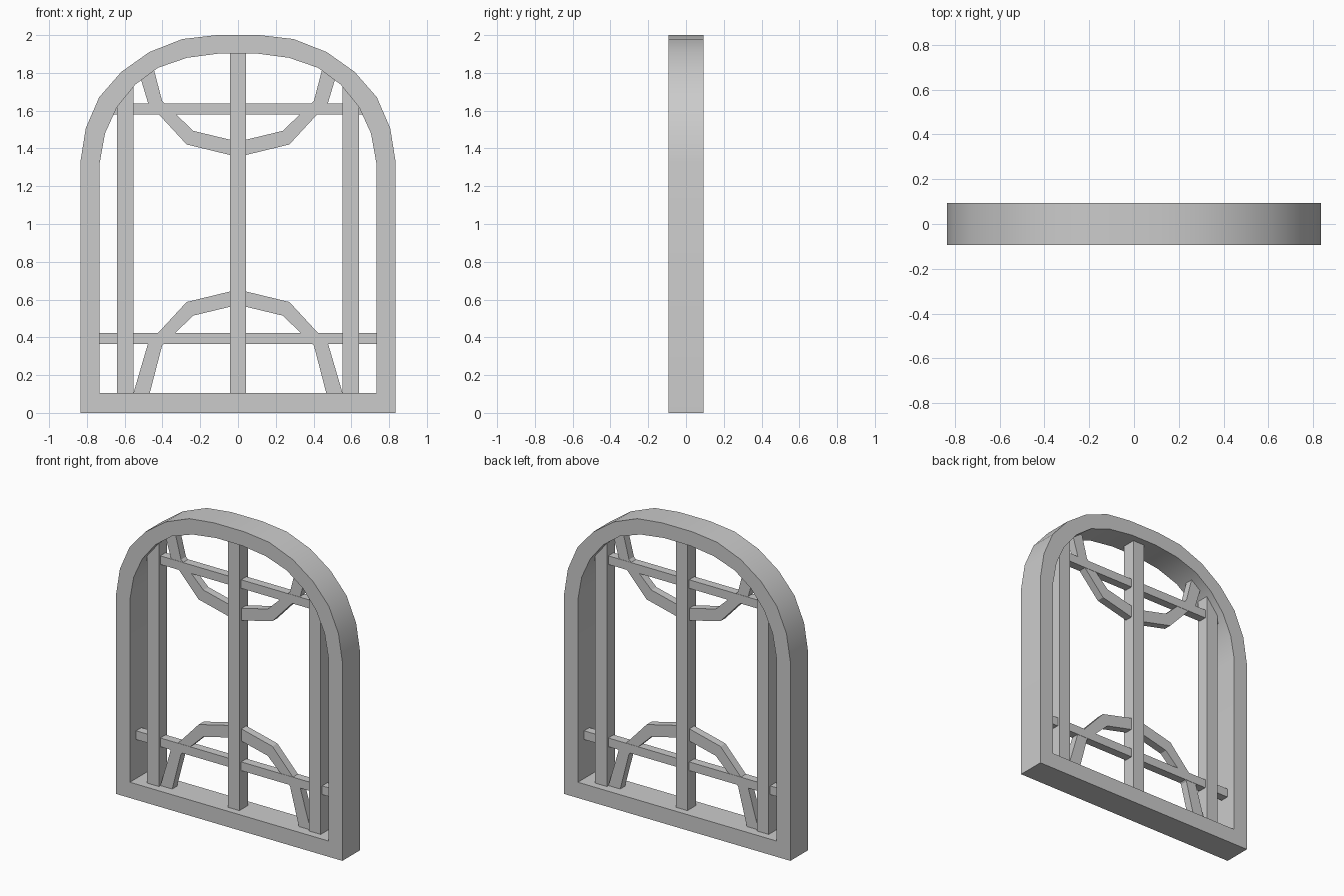
import bpy, bmesh

cube = bpy.data.objects.get("Cube")
if cube:
    bpy.data.objects.remove(cube, do_unlink=True)

grey = bpy.data.materials.new("plain_grey")
grey.use_nodes = True
colour = (0.6, 0.6, 0.6, 1)
grey.diffuse_color = colour
grey.node_tree.nodes["Principled BSDF"].inputs["Base Color"].default_value = colour


def band(name, outer, inner, depth, closed=False):
    """Extrude the strip between two x-z outlines to +-depth in y."""
    bm = bmesh.new()
    a, b = [[bm.verts.new((x, -depth, z)) for x, z in line] for line in (outer, inner)]
    count = len(a)
    for i in range(count if closed else count - 1):
        j = (i + 1) % count
        bm.faces.new((a[i], a[j], b[j], b[i]))
    grown = bmesh.ops.extrude_face_region(bm, geom=bm.faces[:])["geom"]
    verts = [v for v in grown if isinstance(v, bmesh.types.BMVert)]
    bmesh.ops.translate(bm, verts=verts, vec=(0, 2 * depth, 0))
    bmesh.ops.recalc_face_normals(bm, faces=bm.faces[:])
    mesh = bpy.data.meshes.new(name)
    bm.to_mesh(mesh)
    bm.free()
    mesh.materials.append(grey)
    obj = bpy.data.objects.new(name, mesh)
    bpy.context.collection.objects.link(obj)
    return obj


def bar(name, x0, x1, z0, z1, depth):
    return band(name, [(x0, z1), (x1, z1)], [(x0, z0), (x1, z0)], depth)


def mirrored(half):
    """Complete a right-hand outline across x = 0."""
    return half + [(-x, z) for x, z in reversed(half) if x > 0]


# Arched frame
outer = [(0.835, 0), (0.835, 1.325), (0.806, 1.507), (0.735, 1.671),
         (0.618, 1.805), (0.47, 1.91), (0.295, 1.979), (0.113, 2)]
inner = [(0.732, 0.105), (0.732, 1.325), (0.704, 1.48), (0.641, 1.618),
         (0.544, 1.738), (0.424, 1.827), (0.27, 1.88), (0.096, 1.903)]
frame = band("arched_frame", mirrored(outer), mirrored(inner), 0.093, closed=True)
bpy.context.view_layer.objects.active = frame
frame.select_set(True)
bpy.ops.object.shade_smooth_by_angle()

# Upright bars, with their ends set into the frame
bar("centre_upright", -0.043, 0.043, 0.08, 1.93, 0.046)
bar("left_upright", 0.553, 0.64, 0.08, 1.75, 0.043)
bar("right_upright", -0.64, -0.553, 0.08, 1.75, 0.043)

# Thin cross bars
bar("lower_cross_bar", -0.76, 0.76, 0.365, 0.423, 0.028)
bar("upper_cross_bar", -0.7, 0.7, 1.58, 1.637, 0.028)

# Curved tracery, the upper one being the lower one turned over
convex = [(0.477, 0.365), (0.272, 0.587), (0, 0.653)]
concave = [(0.402, 0.356), (0.237, 0.515), (0, 0.572)]
band("lower_arc", mirrored([(0.558, 0.09)] + convex),
     mirrored([(0.471, 0.09)] + concave), 0.026)


def flip(line):
    return [(x, 2.008 - z) for x, z in line]


band("upper_arc", mirrored([(0.527, 1.81)] + flip(convex)),
     mirrored([(0.455, 1.855)] + flip(concave)), 0.026)
